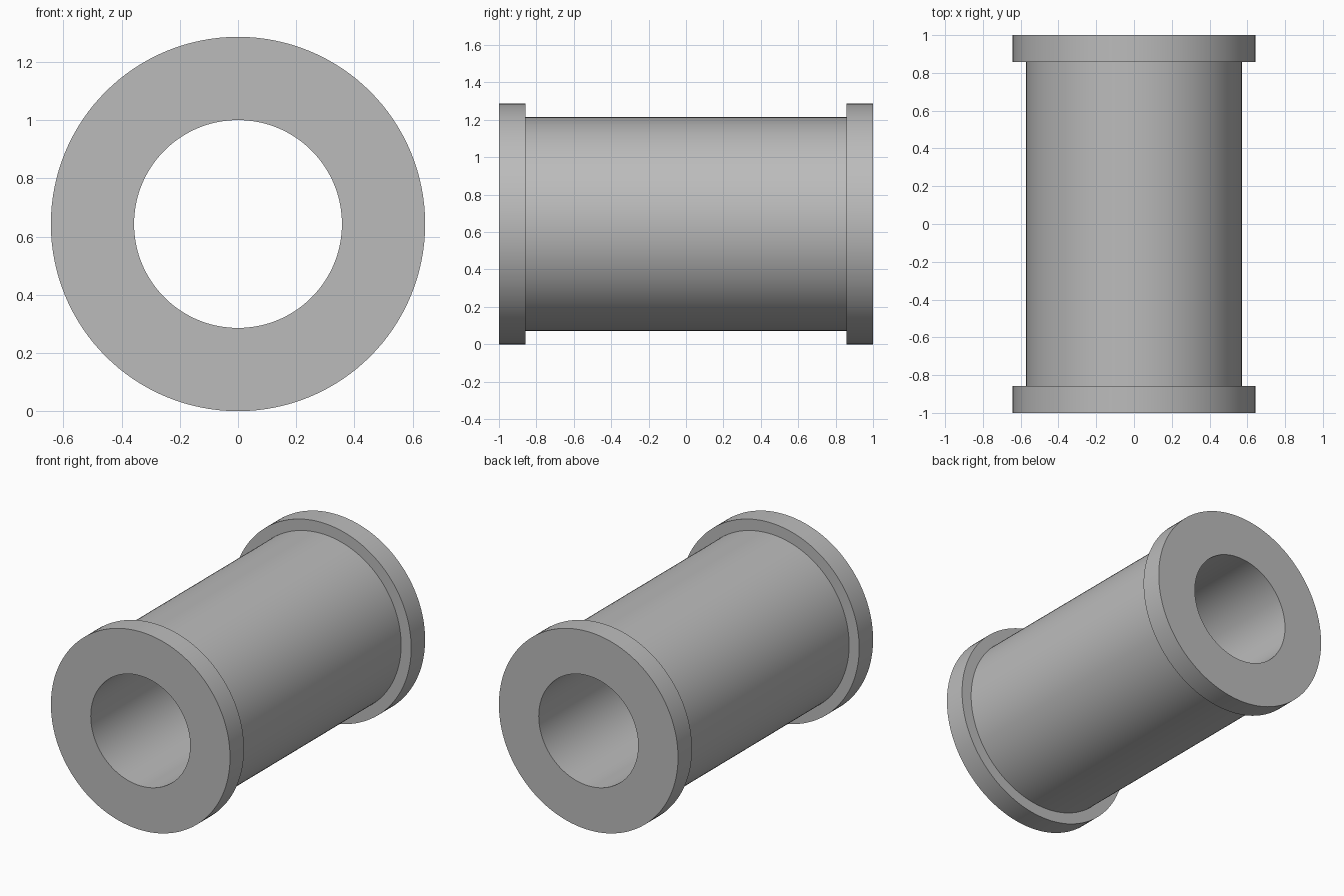
import bpy
import bmesh
from math import pi, radians
from mathutils import Matrix, Vector

if "Cube" in bpy.data.objects:
    bpy.data.objects.remove(bpy.data.objects["Cube"], do_unlink=True)

BORE, BODY, FLANGE = 0.357, 0.571, 0.643   # radii
HALF, RIM = 1.0, 0.143                     # half length, flange width
SEGMENTS = 128

# Plain grey finish
grey = bpy.data.materials.new("grey")
grey.use_nodes = True
colour = (0.5, 0.5, 0.5, 1)
grey.diffuse_color = colour
grey.node_tree.nodes["Principled BSDF"].inputs["Base Color"].default_value = colour

# Flanged bushing: closed half-section (radius, y), revolved about the y axis
inner = HALF - RIM
section = [(BORE, -HALF), (FLANGE, -HALF), (FLANGE, -inner), (BODY, -inner),
           (BODY, inner), (FLANGE, inner), (FLANGE, HALF), (BORE, HALF)]

bm = bmesh.new()
verts = [bm.verts.new((r, y, 0)) for r, y in section]
edges = [bm.edges.new((v, verts[(i + 1) % len(verts)])) for i, v in enumerate(verts)]
bmesh.ops.spin(bm, geom=verts + edges, cent=Vector(), axis=Vector((0, 1, 0)),
               angle=2 * pi, steps=SEGMENTS, use_merge=True)
bmesh.ops.remove_doubles(bm, verts=bm.verts, dist=0.0001)
bmesh.ops.recalc_face_normals(bm, faces=bm.faces)
bmesh.ops.transform(bm, matrix=Matrix.Translation((0, 0, FLANGE)), verts=bm.verts)

mesh = bpy.data.meshes.new("flanged_bushing")
bm.to_mesh(mesh)
bm.free()
mesh.materials.append(grey)
bushing = bpy.data.objects.new("flanged_bushing", mesh)
bpy.context.collection.objects.link(bushing)

# Smooth round walls, crisp rims
bpy.ops.object.select_all(action="DESELECT")
bushing.select_set(True)
bpy.context.view_layer.objects.active = bushing
bpy.ops.object.shade_smooth_by_angle(angle=radians(30))
